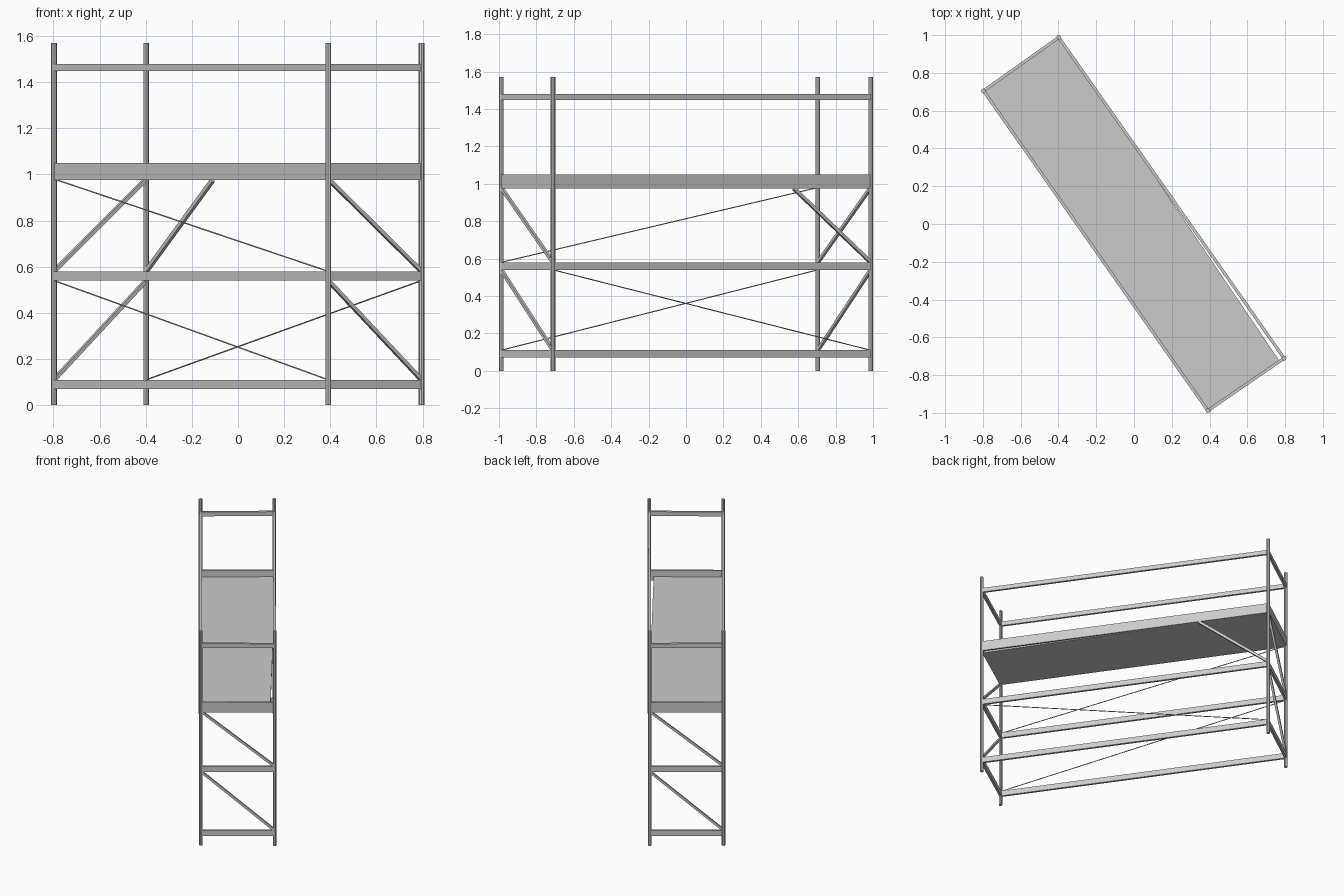
import bpy, bmesh
from mathutils import Vector, Matrix

if "Cube" in bpy.data.objects:
    bpy.data.objects.remove(bpy.data.objects["Cube"])

# Plan positions of the four standards
A, B = Vector((-0.797, 0.705, 0)), Vector((-0.398, 0.988, 0))
C, D = Vector((0.391, -0.988, 0)), Vector((0.795, -0.711, 0))
UP = Vector((0, 0, 1))


def finish(name, bm):
    bmesh.ops.recalc_face_normals(bm, faces=bm.faces)
    me = bpy.data.meshes.new(name)
    bm.to_mesh(me)
    bm.free()
    ob = bpy.data.objects.new(name, me)
    bpy.context.collection.objects.link(ob)
    return ob


def bar(name, p, q, width, height, sides=0):
    """Box (or prism with given sides) running from p to q."""
    x = (q - p).normalized()
    ref = UP if abs(x.z) < 0.99 else Vector((0, 1, 0))
    y = ref.cross(x).normalized()
    z = x.cross(y)
    frame = Matrix((x, y, z)).transposed().to_4x4()
    bm = bmesh.new()
    if sides:
        bmesh.ops.create_cone(bm, cap_ends=True, segments=sides, radius1=width / 2,
                              radius2=width / 2, depth=(q - p).length,
                              matrix=Matrix.Rotation(1.5707963, 4, 'Y'))
    else:
        bmesh.ops.create_cube(bm, size=1)
        bmesh.ops.scale(bm, vec=((q - p).length, width, height), verts=bm.verts)
    bmesh.ops.transform(bm, matrix=Matrix.Translation((p + q) / 2) @ frame, verts=bm.verts)
    return finish(name, bm)


def at(p, z):
    return p + UP * z


# Standards
for p in (A, B, C, D):
    bar("post", p, at(p, 1.57), 0.025, 0.025, 8)

# Ledgers, toe boards and guard rails around all four sides
for p, q in ((A, B), (B, D), (D, C), (C, A)):
    bar("lower_ledger", at(p, 0.09), at(q, 0.09), 0.016, 0.04)
    bar("middle_ledger", at(p, 0.56), at(q, 0.56), 0.016, 0.04)
    bar("toe_board", at(p, 1.012), at(q, 1.012), 0.012, 0.074)
    bar("guard_rail", at(p, 1.463), at(q, 1.463), 0.016, 0.032)

# Short end braces
for p, q in ((A, B), (D, C)):
    for lo, hi in ((0.11, 0.54), (0.58, 0.98)):
        bar("end_brace", at(p, lo), at(q, hi), 0.016, 0.016)

# Knee brace under the back edge of the deck
P = Vector((-0.11, 0.577, 0))
bar("knee_brace", at(B, 0.58), at(P, 0.975), 0.016, 0.018)

# Thin tie rods on the long sides
for p, q, lo, hi in ((C, A, 0.11, 0.54), (C, A, 0.58, 0.98), (B, D, 0.11, 0.54)):
    bar("tie_rod", at(p, lo), at(q, hi), 0.006, 0.006, 6)

# Deck slab, with a slightly cut-back corner
bm = bmesh.new()
outline = [bm.verts.new(at(p, 0.975)) for p in (A, C, Vector((0.77, -0.725, 0)), P, B)]
face = bm.faces.new(outline)
ext = bmesh.ops.extrude_face_region(bm, geom=[face])
bmesh.ops.translate(bm, vec=(0, 0, 0.027),
                    verts=[v for v in ext["geom"] if isinstance(v, bmesh.types.BMVert)])
# remove internal copy, then close the bottom
if not face.is_valid:
    bm.faces.new(outline)
finish("deck", bm)
